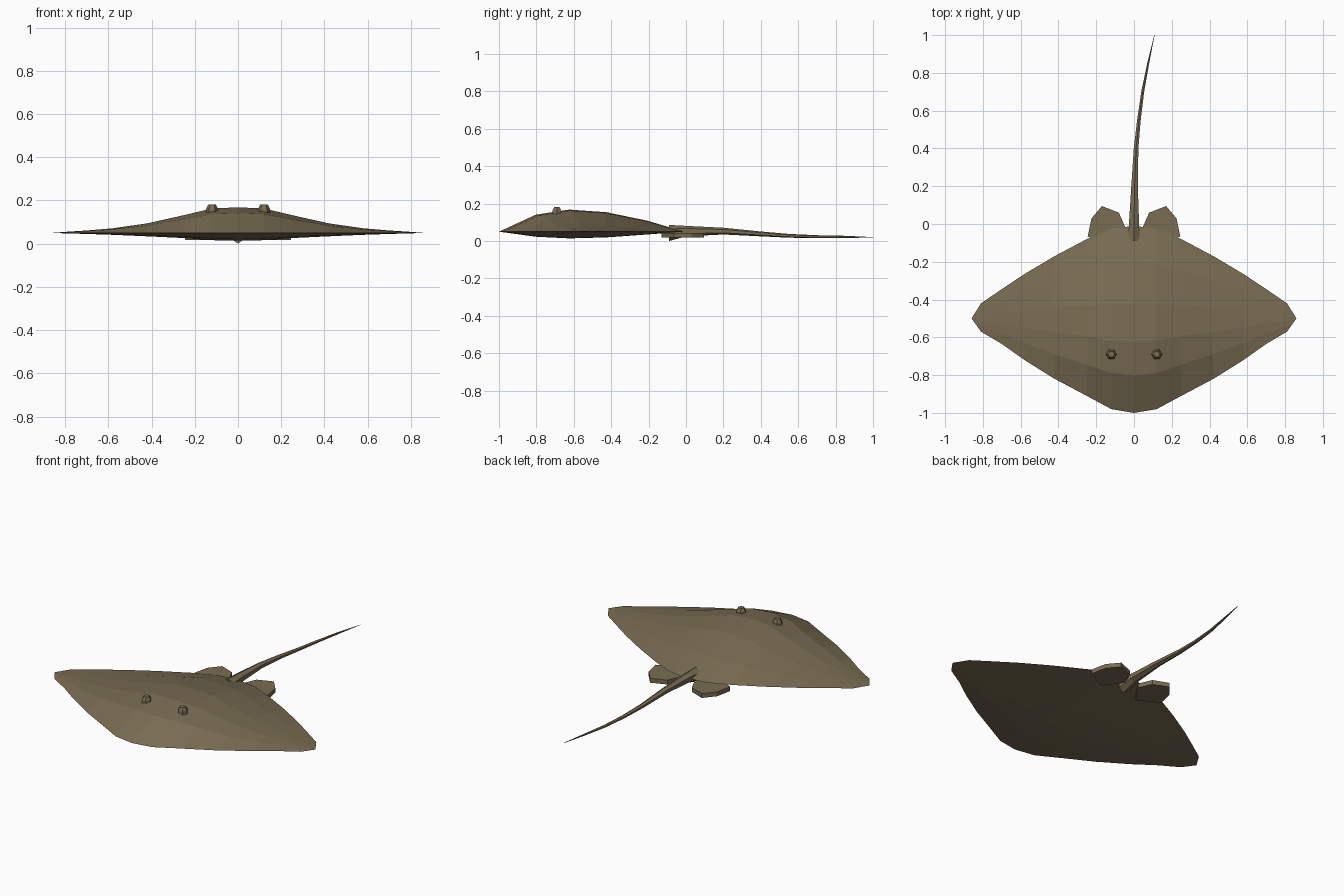
import bpy, bmesh, math
from mathutils import Vector

if "Cube" in bpy.data.objects:
    bpy.data.objects.remove(bpy.data.objects["Cube"])

# Single skin colour
skin = bpy.data.materials.new("olive brown skin")
skin.use_nodes = True
colour = (0.19, 0.15, 0.085, 1)
skin.diffuse_color = colour
skin.node_tree.nodes["Principled BSDF"].inputs["Base Color"].default_value = colour


def finish(bm, name):
    bmesh.ops.remove_doubles(bm, verts=bm.verts, dist=0.0005)
    bmesh.ops.recalc_face_normals(bm, faces=bm.faces)
    mesh = bpy.data.meshes.new(name)
    bm.to_mesh(mesh)
    bm.free()
    mesh.materials.append(skin)
    obj = bpy.data.objects.new(name, mesh)
    bpy.context.collection.objects.link(obj)
    return obj


def loft(bm, rings, closed):
    rows = [[bm.verts.new(p) for p in ring] for ring in rings]
    count = len(rows[0])
    for a, b in zip(rows, rows[1:]):
        for i in range(count if closed else count - 1):
            j = (i + 1) % count
            bm.faces.new((a[i], a[j], b[j], b[i]))
    return rows


# Body disc: half-span stations (x, front y, back y, height above rim, depth below rim)
stations = [
    (0.0, -1.0, -0.01, 0.118, 0.036),
    (0.12, -0.98, -0.025, 0.113, 0.034),
    (0.25, -0.91, -0.08, 0.082, 0.024),
    (0.42, -0.82, -0.17, 0.044, 0.016),
    (0.58, -0.72, -0.265, 0.021, 0.009),
    (0.70, -0.635, -0.345, 0.011, 0.005),
    (0.81, -0.57, -0.42, 0.004, 0.002),
    (0.86, -0.50, -0.50, 0.0, 0.0),
]
# Chord shape: (fraction front to back, upper share, lower share)
chord = [(0, 0, 0), (0.2, 0.77, 0.75), (0.38, 1, 1),
         (0.58, 0.88, 0.85), (0.8, 0.5, 0.42), (1, 0, 0)]
RIM = 0.05


def section(x, front, back, up, down):
    top = [(x, front + (back - front) * t, RIM + up * u) for t, u, d in chord]
    low = [(x, front + (back - front) * t, RIM - down * d) for t, u, d in chord[1:-1]]
    return top + low[::-1]


mirrored = [(-s[0],) + s[1:] for s in stations[:0:-1]]
bm = bmesh.new()
loft(bm, [section(*s) for s in mirrored + stations], True)
finish(bm, "body_disc")

# Tail: hexagonal rings along a curved path (x, y, z, half width, half height)
tail_path = [
    (0.0, -0.09, 0.043, 0.035, 0.043),
    (0.0, 0.0, 0.053, 0.031, 0.028),
    (0.003, 0.2, 0.053, 0.020, 0.018),
    (0.011, 0.4, 0.038, 0.014, 0.013),
    (0.026, 0.55, 0.028, 0.011, 0.010),
    (0.046, 0.7, 0.023, 0.009, 0.008),
    (0.075, 0.85, 0.022, 0.006, 0.006),
    (0.108, 1.0, 0.02, 0.001, 0.001),
]
bm = bmesh.new()
rings = []
for x, y, z, w, h in tail_path:
    angles = [math.tau * i / 6 for i in range(6)]
    rings.append([(x + w * math.sin(a), y, z + h * math.cos(a)) for a in angles])
rows = loft(bm, rings, True)
bm.faces.new(rows[0])
bm.faces.new(rows[-1])
finish(bm, "tail")

# Pelvic fins and eyes on both sides
fin_outline = [(0.12, -0.13), (0.045, -0.02), (0.08, 0.06), (0.17, 0.095),
               (0.225, 0.03), (0.245, -0.065)]
for side, label in ((1, "left"), (-1, "right")):
    bm = bmesh.new()
    base = bm.faces.new([bm.verts.new((side * x, y, 0.018)) for x, y in fin_outline])
    made = bmesh.ops.extrude_face_region(bm, geom=[base], use_keep_orig=True)
    top = [v for v in made["geom"] if isinstance(v, bmesh.types.BMVert)]
    bmesh.ops.translate(bm, verts=top, vec=Vector((0, 0, 0.026)))
    finish(bm, label + "_pelvic_fin")

    bm = bmesh.new()
    rings = []
    for z, r in ((0.135, 0.03), (0.163, 0.027), (0.181, 0.017)):
        rings.append([(side * 0.12 + r * math.cos(math.tau * i / 6),
                       -0.69 + r * math.sin(math.tau * i / 6), z) for i in range(6)])
    rows = loft(bm, rings, True)
    bm.faces.new(rows[0])
    bm.faces.new(rows[-1])
    finish(bm, label + "_eye")
